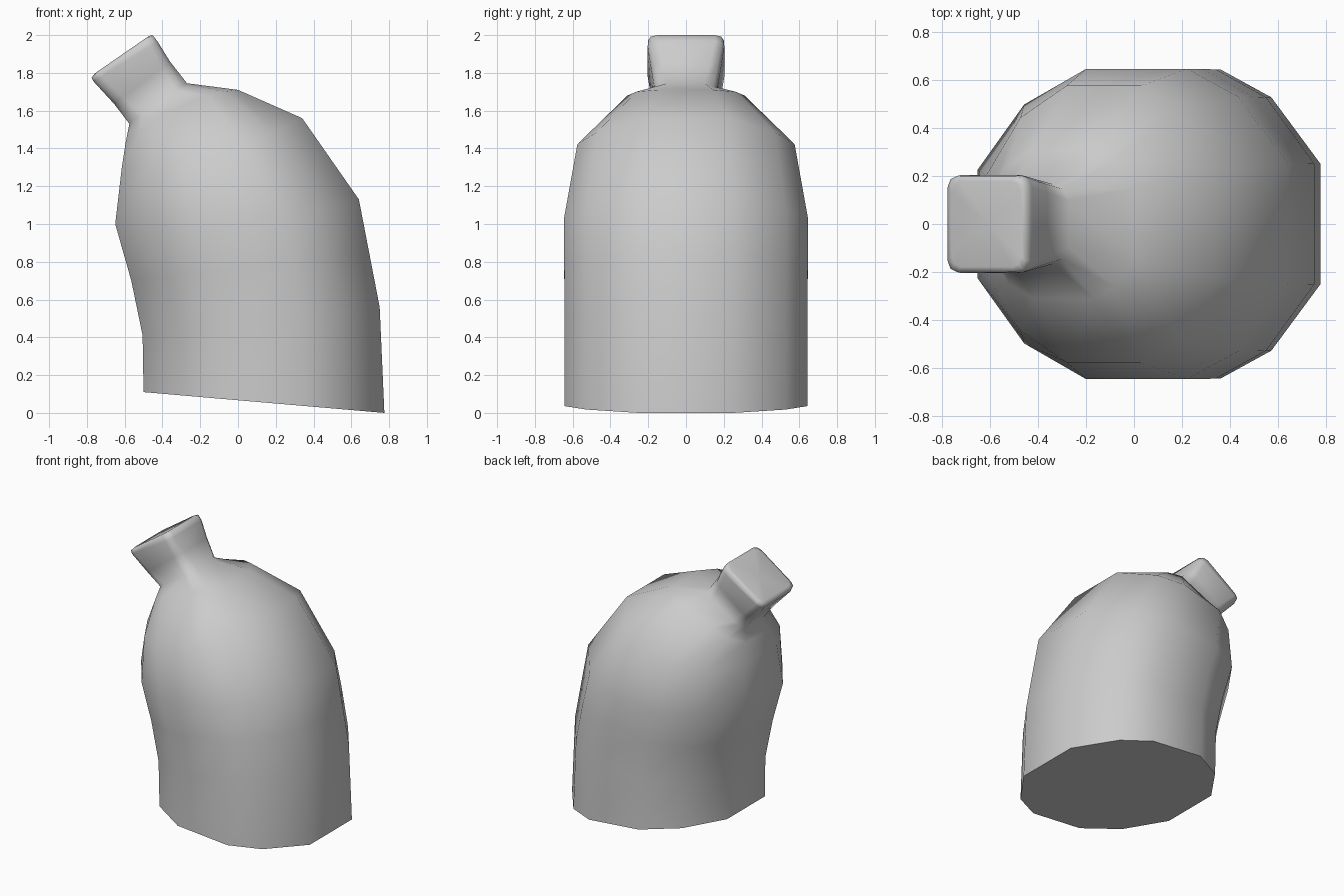
import bpy
import bmesh

if "Cube" in bpy.data.objects:
    bpy.data.objects.remove(bpy.data.objects["Cube"])

# Each cross-section: left x, left z, right x, right z, sag of the sides,
# half depth in y, squareness (0 = rounded twelve-sided, 1 = square)
SECTIONS = [
    (-0.50, 0.11, 0.775, 0.00, 0.00, 0.642, 0.0),    # tilted base
    (-0.505, 0.41, 0.75, 0.56, 0.00, 0.642, 0.0),
    (-0.565, 0.70, 0.695, 0.845, 0.00, 0.645, 0.0),
    (-0.65, 1.00, 0.64, 1.13, -0.06, 0.645, 0.0),    # widest
    (-0.615, 1.30, 0.34, 1.56, -0.06, 0.575, 0.0),   # shoulder
    (-0.595, 1.43, 0.00, 1.71, 0.06, 0.31, 0.2),
    (-0.575, 1.53, -0.27, 1.745, 0.01, 0.165, 0.5),  # neck root
    (-0.655, 1.635, -0.36, 1.86, 0.00, 0.185, 0.75),
    (-0.765, 1.755, -0.425, 1.965, 0.00, 0.203, 0.9),
    (-0.775, 1.775, -0.452, 2.00, 0.00, 0.200, 0.9),  # rounded rim
    (-0.757, 1.798, -0.472, 1.995, 0.00, 0.178, 0.9),
]
ROUND = [(1, 0.39), (0.68, 0.82), (0.35, 1.0), (-0.3, 1.0), (-0.7, 0.77), (-1, 0.35)]
SQUARE = [(1, 0.8), (0.95, 0.95), (0.8, 1), (-0.8, 1), (-0.95, 0.95), (-1, 0.8)]


def ring(bm, lx, lz, rx, rz, sag, half_y, square):
    half = [(a[0] + (b[0] - a[0]) * square, a[1] + (b[1] - a[1]) * square)
            for a, b in zip(ROUND, SQUARE)]
    loop = half + [(t, -w) for t, w in reversed(half)]
    verts = []
    for t, w in loop:
        x = (lx + rx) / 2 + t * (rx - lx) / 2
        z = (lz + rz) / 2 + t * (rz - lz) / 2 + sag * (1 - t * t)
        verts.append(bm.verts.new((x, w * half_y, z)))
    return verts


# Body, shoulder and tilted neck as one lofted skin
bm = bmesh.new()
rings = [ring(bm, *s) for s in SECTIONS]
for low, high in zip(rings, rings[1:]):
    for i in range(12):
        j = (i + 1) % 12
        bm.faces.new((low[i], low[j], high[j], high[i]))

# Flat base and slightly dished neck end
bm.faces.new(list(reversed(rings[0])))
centre = bm.verts.new((-0.609, 0, 1.889))
for i in range(12):
    bm.faces.new((rings[-1][i], rings[-1][(i + 1) % 12], centre))
bmesh.ops.recalc_face_normals(bm, faces=bm.faces[:])

mesh = bpy.data.meshes.new("bent_body")
bm.to_mesh(mesh)
bm.free()
body = bpy.data.objects.new("bent_body", mesh)
bpy.context.collection.objects.link(body)

# Smooth sides, crisp base edge
for p in mesh.polygons:
    p.use_smooth = True
base = set(range(12))
sharp = mesh.attributes.new("sharp_edge", 'BOOLEAN', 'EDGE')
for e in mesh.edges:
    sharp.data[e.index].value = set(e.vertices) <= base
